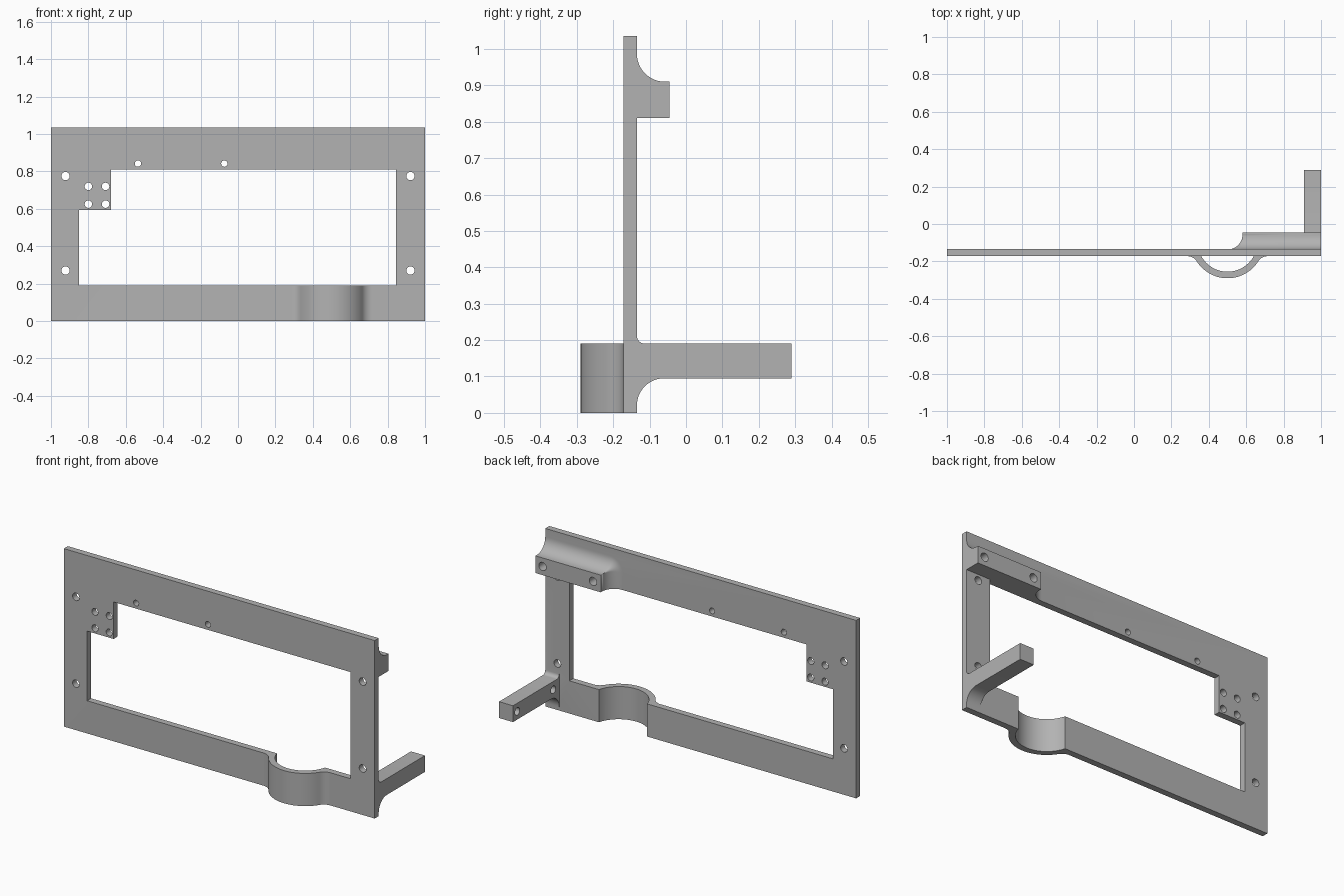
import bpy, bmesh, math
from mathutils import Vector

if "Cube" in bpy.data.objects:
    bpy.data.objects.remove(bpy.data.objects["Cube"])

FRONT, BACK = -0.172, -0.135      # faces of the plate
grey = bpy.data.materials.new("plain grey")
grey.diffuse_color = (0.45, 0.45, 0.45, 1)
grey.use_nodes = True
grey.node_tree.nodes["Principled BSDF"].inputs["Base Color"].default_value = grey.diffuse_color


def loft(name, rings):
    """Closed solid through rings that all have the same number of points."""
    bm = bmesh.new()
    vs = [[bm.verts.new(p) for p in r] for r in rings]
    n = len(rings[0])
    for a, b in zip(vs, vs[1:]):
        for i in range(n):
            j = (i + 1) % n
            bm.faces.new((a[i], a[j], b[j], b[i]))
    bm.faces.new(vs[0][::-1])
    bm.faces.new(vs[-1])
    bmesh.ops.remove_doubles(bm, verts=bm.verts[:], dist=1e-5)
    bmesh.ops.recalc_face_normals(bm, faces=bm.faces[:])
    me = bpy.data.meshes.new(name)
    bm.to_mesh(me)
    bm.free()
    ob = bpy.data.objects.new(name, me)
    bpy.context.collection.objects.link(ob)
    me.materials.append(grey)
    return ob


def prism(name, pts, axis, lo, hi):
    """Extrude a 2D outline along axis 0, 1 or 2."""
    def place(p, t):
        c = list(p)
        c.insert(axis, t)
        return Vector(c)
    return loft(name, [[place(p, t) for p in pts] for t in (lo, hi)])


def arc(cx, cy, r, a0, a1, n=12):
    return [(cx + r * math.cos(math.radians(a0 + (a1 - a0) * i / n)),
             cy + r * math.sin(math.radians(a0 + (a1 - a0) * i / n))) for i in range(n + 1)]


def boolean(target, tool, op):
    m = target.modifiers.new(op, 'BOOLEAN')
    m.operation, m.solver, m.object = op, 'EXACT', tool
    bpy.context.view_layer.objects.active = target
    bpy.ops.object.modifier_apply(modifier=m.name)
    bpy.data.objects.remove(tool)


def rect(x0, y0, x1, y1):
    return [(x0, y0), (x1, y0), (x1, y1), (x0, y1)]


def hole(u, v, r, axis, lo, hi):
    boolean(frame, prism("hole", arc(u, v, r, 0, 345, 23), axis, lo, hi), 'DIFFERENCE')


# plate
frame = prism("mounting_frame", rect(-1, 0, 1, 1.035), 1, FRONT, BACK)

# curved bulge on the bottom rail, with flared feet
R, cy, fr = 0.195, -0.095, 0.06
t = math.degrees(math.atan2(FRONT - fr - cy, 0.215))
half = arc(0.215, FRONT - fr, fr, 90, 180 + t, 8) + arc(0, cy, R, t, -90, 14)[1:]
outline = [(0.5 + x, y) for x, y in half] + [(0.5 - x, y) for x, y in half[-2::-1]]
outline += [(0.285, -0.15), (0.715, -0.15)]
boolean(frame, prism("bulge", outline, 2, 0, 0.25), 'UNION')

# window with one stepped corner, then the recess behind the bulge
window = [(-0.85, 0.19), (0.845, 0.19), (0.845, 0.81), (-0.68, 0.81), (-0.68, 0.595), (-0.85, 0.595)]
boolean(frame, prism("window", window, 1, -0.5, -0.1), 'DIFFERENCE')
boolean(frame, prism("recess", arc(0.5, cy, 0.16, 0, 354.375, 63), 2, -0.1, 0.22), 'DIFFERENCE')

# upper block whose fillet wraps round the top and the inner end
r, x0, z0 = 0.077, 0.58, 0.91
levels = [(0, -0.045)] + [(r * (1 - math.cos(a)), BACK + r * (1 - math.sin(a)))
                          for a in (math.pi / 2 * i / 12 for i in range(13))] + [(r, -0.15)]
rings = []
for d, y in levels:
    path = [(1, 0.81), (1, z0 + d)] + arc(x0, z0, d, 90, 180, 10) + [(x0 - d, 0.81)]
    rings.append([(x, y, z) for x, z in path])
boolean(frame, loft("upper_block", rings), 'UNION')

# arm reaching back, filleted into the plate
arm = [(-0.15, 0.02)] + arc(-0.06, 0.02, 0.075, 180, 90)
arm += [(0.29, 0.095), (0.29, 0.19)] + arc(BACK + 0.022, 0.212, 0.022, 270, 180, 6) + [(-0.15, 0.212)]
boolean(frame, prism("arm", arm, 0, 0.91, 1), 'UNION')

# holes through the plate
for x in (-0.922, 0.922):
    for z in (0.27, 0.775):
        hole(x, z, 0.022, 1, -0.3, -0.1)
for x in (-0.8, -0.708):
    for z in (0.625, 0.72):
        hole(x, z, 0.02, 1, -0.3, -0.1)
for x in (-0.535, -0.073):
    hole(x, 0.842, 0.017, 1, -0.3, -0.1)

# blind holes in the block and the arm
for x in (0.955, 0.63):
    hole(x, 0.86, 0.024, 1, -0.12, 0)
for y in (0.25, -0.08):
    hole(y, 0.142, 0.022, 0, 0.8, 0.97)

bpy.ops.object.select_all(action='DESELECT')
frame.select_set(True)
bpy.context.view_layer.objects.active = frame
bpy.ops.object.shade_smooth_by_angle(angle=math.radians(30))
